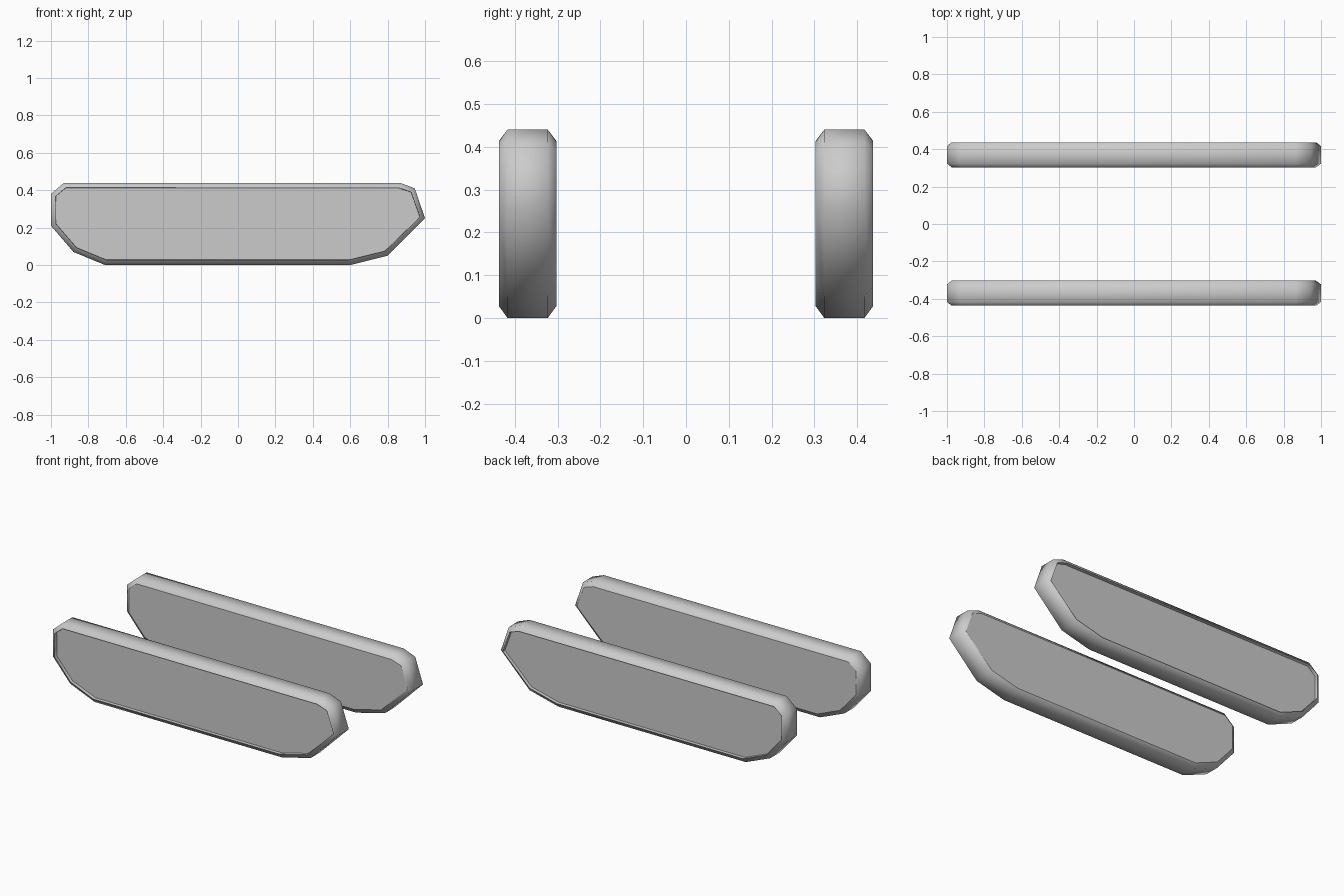
import bpy, bmesh, math

if "Cube" in bpy.data.objects:
    bpy.data.objects.remove(bpy.data.objects["Cube"])

# Side outline of one track (x, z)
PROFILE = [(-1.0, 0.38), (-0.93, 0.44), (0.865, 0.44), (0.945, 0.41), (1.0, 0.25),
           (0.80, 0.05), (0.60, 0.0), (-0.71, 0.0), (-0.88, 0.07), (-1.0, 0.21)]
Y_MID, RIM_HALF, CHAMFER_Y, CHAMFER = 0.37, 0.047, 0.02, 0.028
RECESS = 0.02


def make_track(name, y):
    bm = bmesh.new()
    # Tread band
    cap = bm.faces.new([bm.verts.new((x, y - RIM_HALF, z)) for x, z in PROFILE])
    ext = bmesh.ops.extrude_face_region(bm, geom=[cap], use_keep_orig=True)
    moved = [v for v in ext["geom"] if isinstance(v, bmesh.types.BMVert)]
    bmesh.ops.translate(bm, verts=moved, vec=(0, 2 * RIM_HALF, 0))
    bmesh.ops.recalc_face_normals(bm, faces=bm.faces)
    # Chamfered rims on both sides
    caps = [f for f in bm.faces if len(f.verts) == len(PROFILE)]
    bmesh.ops.inset_individual(bm, faces=caps, thickness=CHAMFER, depth=CHAMFER_Y)
    # Outer side plate is sunk inside its rim, the inner one is flush
    outer = max(caps, key=lambda f: abs(f.calc_center_median().y))
    bmesh.ops.inset_individual(bm, faces=[outer], thickness=0.001, depth=-RECESS)
    bm.normal_update()
    # Smooth tread, flat plates, crisp nose and rim lips
    for f in bm.faces:
        f.smooth = len(f.verts) == 4
    for e in bm.edges:
        on_plate = any(not f.smooth for f in e.link_faces)
        e.smooth = not on_plate and e.calc_face_angle(0) < math.radians(60)
    mesh = bpy.data.meshes.new(name)
    bm.to_mesh(mesh)
    bm.free()
    obj = bpy.data.objects.new(name, mesh)
    bpy.context.collection.objects.link(obj)
    return obj


make_track("front_track", -Y_MID)
make_track("back_track", Y_MID)
